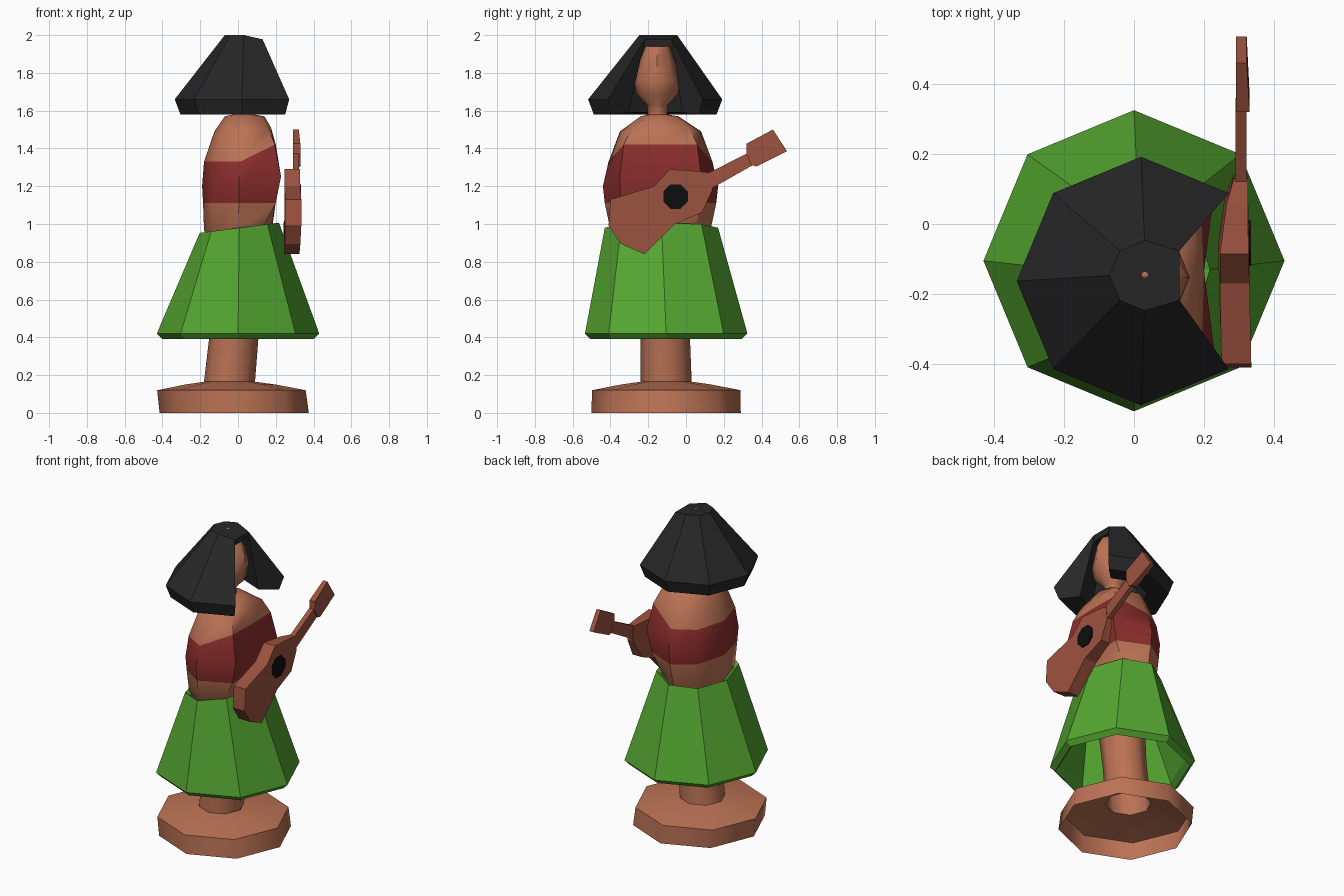
import bpy, bmesh
from math import sin, cos, pi, radians

if "Cube" in bpy.data.objects:
    bpy.data.objects.remove(bpy.data.objects["Cube"])


def material(name, rgb):
    m = bpy.data.materials.new(name)
    m.diffuse_color = (*rgb, 1)
    m.use_nodes = True
    m.node_tree.nodes["Principled BSDF"].inputs["Base Color"].default_value = m.diffuse_color
    return m


SKIN = material("skin", (0.50, 0.17, 0.09))
RED = material("red_cloth", (0.26, 0.027, 0.025))
GREEN = material("green_cloth", (0.09, 0.39, 0.03))
BLACK = material("black", (0.02, 0.02, 0.02))
WOOD = material("wood", (0.34, 0.085, 0.05))
HOLE = material("hole_black", (0.004, 0.004, 0.004))


def finish(bm, name, mats, smooth=None):
    bmesh.ops.recalc_face_normals(bm, faces=bm.faces)
    me = bpy.data.meshes.new(name)
    bm.to_mesh(me)
    bm.free()
    ob = bpy.data.objects.new(name, me)
    bpy.context.collection.objects.link(ob)
    for m in mats:
        me.materials.append(m)
    if smooth:
        bpy.ops.object.select_all(action='DESELECT')
        ob.select_set(True)
        bpy.context.view_layer.objects.active = ob
        bpy.ops.object.shade_smooth_by_angle(angle=radians(smooth))
    return ob


def ring(cx, cy, rx, ry, z, tilt=0, bust=0, lift=0, n=8):
    """Octagonal cross-section; tilt leans it, bust and lift push out and raise its +x side."""
    pts = []
    for i in range(n):
        a = 2 * pi * i / n
        front = cos(a) > 0.1
        pts.append((cx + rx * cos(a) + (bust * abs(sin(2 * a)) if front else 0),
                    cy + ry * sin(a),
                    z + tilt * cos(a) + (lift if front else 0)))
    return pts


def strips(bm, rows, closed=True, mats=None):
    """Bridge equal-length rows of points with quads and return the vertices."""
    vs = [[bm.verts.new(p) for p in r] for r in rows]
    n = len(rows[0])
    for k in range(len(rows) - 1):
        for i in range(n if closed else n - 1):
            j = (i + 1) % n
            f = bm.faces.new((vs[k][i], vs[k][j], vs[k + 1][j], vs[k + 1][i]))
            f.material_index = mats[k] if mats else 0
    return vs


# body: hollow base, leg, torso with red top, neck and head in one loft
Y = -0.135
body = [
    ring(-0.02, -0.105, 0.395, 0.395, 0.0),
    ring(-0.035, -0.105, 0.393, 0.393, 0.12),
    ring(-0.04, -0.105, 0.24, 0.24, 0.15),
    ring(-0.045, -0.105, 0.135, 0.135, 0.165),
    ring(-0.02, -0.11, 0.13, 0.13, 0.42),
    ring(0.01, -0.12, 0.14, 0.15, 0.80),
    ring(0.0, Y, 0.18, 0.265, 0.97),
    ring(0.005, Y, 0.19, 0.295, 1.11, bust=0.06),
    ring(0.005, Y, 0.195, 0.305, 1.20, bust=0.085, lift=0.05),
    ring(0.01, Y, 0.19, 0.275, 1.33, bust=0.05, lift=0.09),
    ring(0.025, Y, 0.15, 0.215, 1.49, bust=0.03, lift=0.02),
    ring(0.035, -0.14, 0.105, 0.10, 1.57),
    ring(0.03, -0.15, 0.055, 0.052, 1.58),
    ring(0.03, -0.152, 0.055, 0.055, 1.63),
    ring(0.035, -0.153, 0.11, 0.11, 1.69),
    ring(0.035, -0.153, 0.125, 0.122, 1.76),
    ring(0.035, -0.153, 0.12, 0.09, 1.87),
    ring(0.032, -0.15, 0.085, 0.065, 1.94),
    ring(0.03, -0.145, 0.008, 0.008, 2.0),
]
bm = bmesh.new()
rows = strips(bm, body, mats=[1 if k in (7, 8) else 0 for k in range(len(body))])
bm.faces.new(rows[-1])
finish(bm, "body", [SKIN, RED], smooth=50)

# skirt: thick open octagonal bell with a tilted waist
outer_top = ring(0.007, -0.13, 0.21, 0.30, 0.98, tilt=0.027)
bm = bmesh.new()
strips(bm, [
    outer_top,
    ring(0, -0.105, 0.43, 0.43, 0.42),
    ring(0, -0.105, 0.40, 0.40, 0.39),
    ring(0, -0.105, 0.37, 0.37, 0.43),
    ring(0.007, -0.13, 0.18, 0.27, 0.96, tilt=0.027),
    outer_top,
])
bmesh.ops.remove_doubles(bm, verts=bm.verts, dist=0.0005)
finish(bm, "skirt", [GREEN])

# hair: thick profile swept three quarters round, open toward the face
profile = [(0.10, 2.0), (0.355, 1.66), (0.325, 1.58), (0.20, 1.59), (0.11, 1.94)]
columns = []
for i in range(1, 8):
    a = i * pi / 4
    col = []
    for k, (r, z) in enumerate(profile):
        cx, cy = (0.03, -0.147) if k in (0, 4) else (0.02, -0.163)
        x, y = cx + r * cos(a), cy + r * sin(a)
        if k == 0 and i in (1, 7):
            x, z = 0.13, 1.978
        if k == 4 and i in (1, 7):
            x = 0.125
        col.append((x, y, z))
    columns.append(col)
bm = bmesh.new()
cols = strips(bm, columns)
bm.faces.new(cols[0])
bm.faces.new(cols[-1])
bm.faces.new([c[0] for c in cols])
bm.faces.new([c[4] for c in cols])
bm.faces.new((cols[0][0], cols[-1][0], cols[-1][4], cols[0][4]))
finish(bm, "hair", [BLACK])


def slab(name, outline, back, front, mat):
    """Extrude a (y, z) outline along x; back and front may vary per point."""
    n = len(outline)
    back = back if isinstance(back, list) else [back] * n
    front = front if isinstance(front, list) else [front] * n
    bm = bmesh.new()
    r = strips(bm, [[(x, y, z) for x, (y, z) in zip(xs, outline)] for xs in (back, front)])
    bm.faces.new(r[0])
    bm.faces.new(r[1])
    return finish(bm, name, [mat])


# guitar body, thinner where it meets the neck
slab("guitar_body",
     [(-0.40, 1.13), (-0.17, 1.20), (-0.085, 1.29), (0.06, 1.28), (0.13, 1.27),
      (0.14, 1.18), (0.085, 1.06), (-0.06, 1.00), (-0.22, 0.84), (-0.345, 0.895), (-0.41, 0.99)],
     [0.25, 0.245, 0.245, 0.265, 0.285, 0.285, 0.26, 0.24, 0.245, 0.248, 0.25],
     [0.335, 0.33, 0.327, 0.325, 0.325, 0.325, 0.325, 0.327, 0.325, 0.33, 0.335], WOOD)

# guitar neck and headstock
slab("guitar_neck", [(0.11, 1.265), (0.335, 1.38), (0.36, 1.315), (0.13, 1.185)], 0.29, 0.322, WOOD)
slab("guitar_headstock", [(0.32, 1.37), (0.32, 1.425), (0.46, 1.50), (0.535, 1.385), (0.375, 1.305), (0.345, 1.312)],
     0.292, [0.33, 0.33, 0.322, 0.322, 0.33, 0.33], WOOD)

# sound hole
slab("sound_hole", [(-0.055 + 0.07 * cos((i + 0.5) * pi / 4), 1.145 + 0.07 * sin((i + 0.5) * pi / 4))
                    for i in range(8)], 0.31, 0.334, HOLE)
